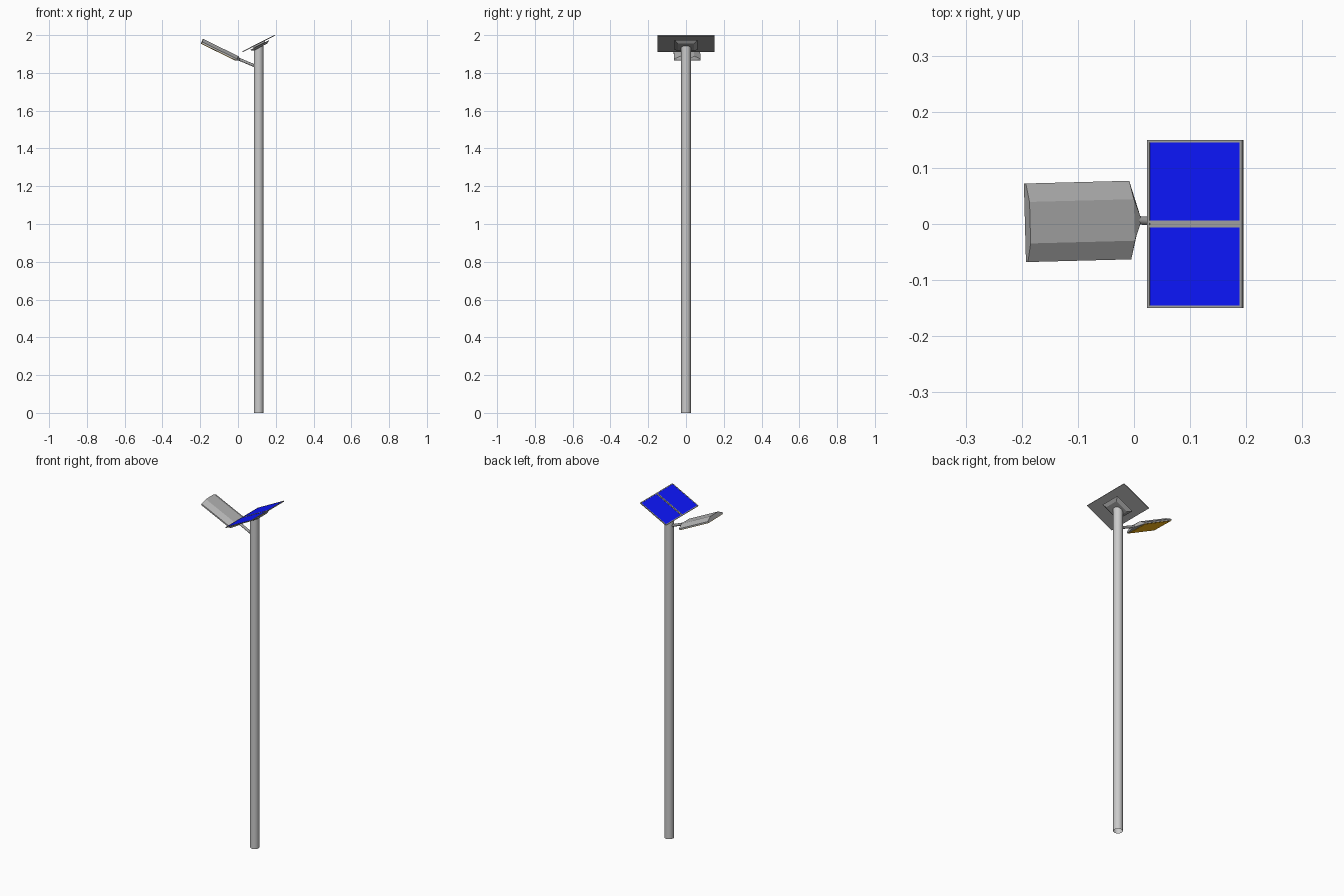
import bpy, bmesh
from math import radians
from mathutils import Matrix, Vector

if "Cube" in bpy.data.objects:
    bpy.data.objects.remove(bpy.data.objects["Cube"])


def material(name, rgb):
    m = bpy.data.materials.new(name)
    m.diffuse_color = (*rgb, 1)
    m.use_nodes = True
    m.node_tree.nodes["Principled BSDF"].inputs["Base Color"].default_value = m.diffuse_color
    return m


def add_mesh(name, bm, mat=None, matrix=None, smooth=False):
    bmesh.ops.recalc_face_normals(bm, faces=bm.faces)
    me = bpy.data.meshes.new(name)
    bm.to_mesh(me)
    bm.free()
    ob = bpy.data.objects.new(name, me)
    bpy.context.collection.objects.link(ob)
    if matrix:
        ob.matrix_world = matrix
    if mat:
        me.materials.append(mat)
    if smooth:
        bpy.ops.object.select_all(action='DESELECT')
        ob.select_set(True)
        bpy.context.view_layer.objects.active = ob
        bpy.ops.object.shade_smooth_by_angle(angle=radians(35))
    return ob


def loft(name, rings, mat=None, matrix=None, smooth=False):
    """Skin a list of equal-length point rings and cap both ends."""
    bm = bmesh.new()
    vs = [[bm.verts.new(p) for p in r] for r in rings]
    n = len(rings[0])
    for a, b in zip(vs, vs[1:]):
        for i in range(n):
            j = (i + 1) % n
            bm.faces.new((a[i], a[j], b[j], b[i]))
    bm.faces.new(vs[0])
    bm.faces.new(vs[-1])
    return add_mesh(name, bm, mat, matrix, smooth)


def rect(hx, hy, z):
    return [(-hx, -hy, z), (hx, -hy, z), (hx, hy, z), (-hx, hy, z)]


def box(name, x0, x1, y0, y1, z0, z1, mat=None, matrix=None):
    m = (matrix or Matrix()) @ Matrix.Translation(((x0 + x1) / 2, (y0 + y1) / 2, 0))
    hx, hy = (x1 - x0) / 2, (y1 - y0) / 2
    return loft(name, [rect(hx, hy, z0), rect(hx, hy, z1)], mat, m)


def rod(name, a, b, r, sides=24, mat=None, caps=True):
    a, b = Vector(a), Vector(b)
    d = b - a
    bm = bmesh.new()
    bmesh.ops.create_cone(bm, cap_ends=caps, segments=sides, radius1=r, radius2=r, depth=d.length)
    m = Matrix.Translation((a + b) / 2) @ d.to_track_quat('Z', 'Y').to_matrix().to_4x4()
    return add_mesh(name, bm, mat, m, smooth=True)


blue = material("cell_blue", (0.004, 0.008, 1.0))
amber = material("lens_amber", (1.0, 0.5, 0.01))
dark = material("panel_grey", (0.36, 0.36, 0.36))
shell_grey = material("lamp_grey", (0.45, 0.45, 0.45))
PX = 0.109

# Pole (open tube), with a separate sleeve at the top
rod("pole", (PX, 0, 0), (PX, 0, 1.84), 0.0252, 32, caps=False)
rod("pole_sleeve", (PX, 0, 1.838), (PX, 0, 1.942), 0.0255, 32)

# Tilted solar panel: local x runs up the slope
tilt = Matrix.Translation((0.109, 0, 1.956)) @ Matrix.Rotation(radians(-27), 4, 'Y')
L, W, bar = 0.095, 0.15, 0.005
box("panel_back", -L, L, -W, W, -0.003, 0, dark, tilt)
for s, side in ((-1, "left"), (1, "right")):
    y0, y1 = sorted((s * 0.0065, s * (W - bar)))
    box("solar_cell_" + side, -L + bar, L - bar, y0, y1, 0, 0.001, blue, tilt)
    y0, y1 = sorted((s * (W - bar), s * W))
    box("frame_side_" + side, -L, L, y0, y1, 0, 0.002, dark, tilt)
    x0, x1 = sorted((s * (L - bar), s * L))
    box("frame_end_" + side, x0, x1, -W + bar, W - bar, 0, 0.002, dark, tilt)
    y0, y1 = sorted((s * 0.0015, s * 0.0065))
    box("frame_middle_" + side, -L + bar, L - bar, y0, y1, 0, 0.002, dark, tilt)

# Mount under the panel: stepped block and flared bracket plate
box("mount_block", -0.035, 0.035, -0.035, 0.035, -0.012, -0.002, dark, tilt)
loft("mount_plate", [rect(0.040, 0.042, -0.022), rect(0.058, 0.06, -0.010)], dark, tilt)

# Lamp head: faceted shell, local x runs down towards the pole
lamp = (Matrix.Translation((-0.198, 0.002, 1.958)) @ Matrix.Rotation(radians(1.5), 4, 'Z')
        @ Matrix.Rotation(radians(26), 4, 'Y'))
half = [(0.070, 0), (0.070, 0.008), (0.037, 0.025)]
section = half + [(-y, z) for y, z in reversed(half)]


def ring(x, sy=1, sz=1, dz=0, bow=0):
    return [(x + bow * abs(y) / 0.07, y * sy, z * sz + dz) for y, z in section]


loft("lamp_shell", [ring(0, bow=0.004), ring(0.209), ring(0.224, 0.18, 0.5, 0.006)],
     shell_grey, lamp)

# Lens under the lamp
box("lamp_lens", 0.006, 0.205, -0.066, 0.066, -0.002, 0.001, amber, lamp)

# Arm from lamp to pole
rod("lamp_arm", lamp @ Vector((0.215, 0, 0.012)), (PX - 0.01, 0, 1.833), 0.0075, 16, dark)
